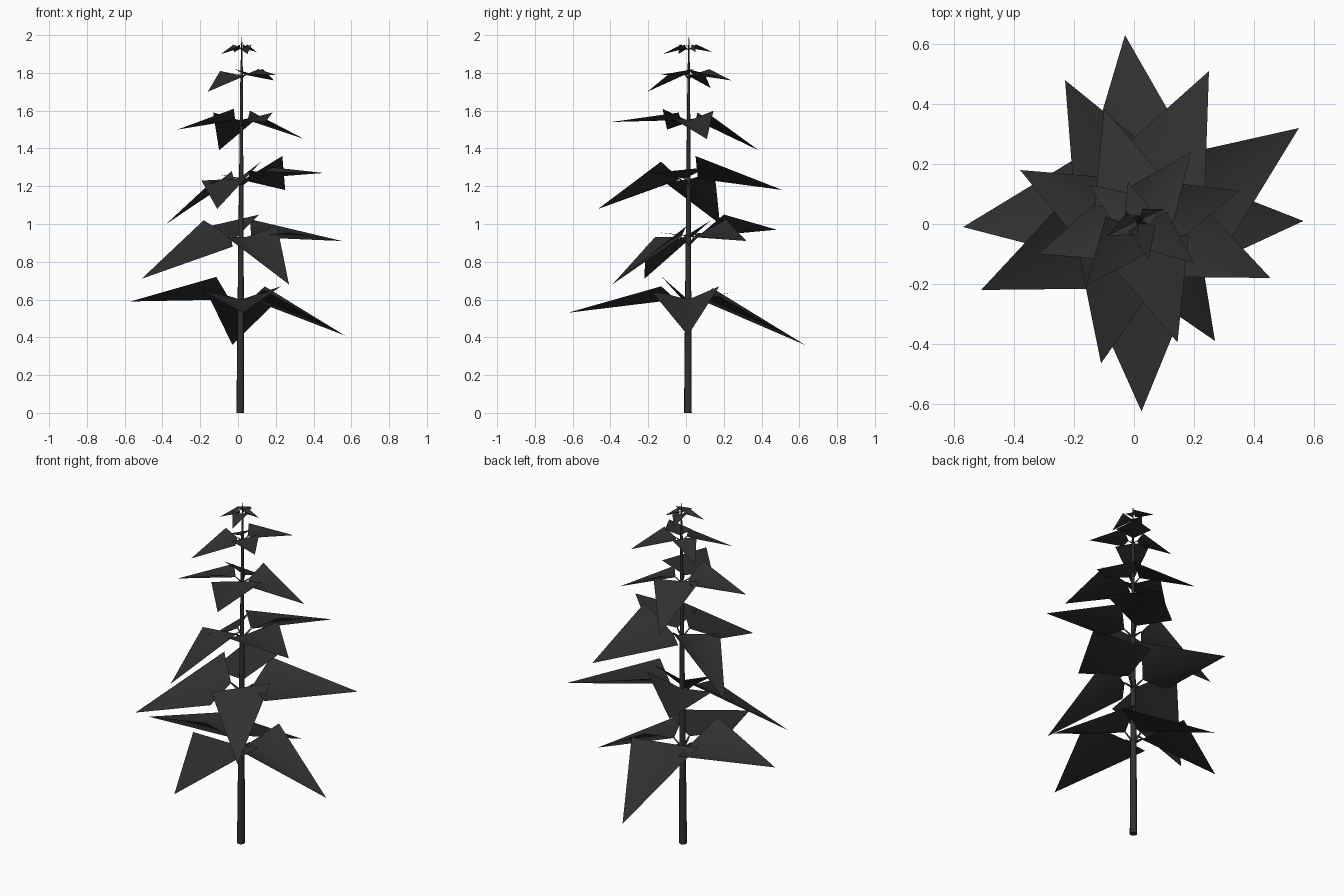
import bpy, bmesh, math
from mathutils import Vector

if "Cube" in bpy.data.objects:
    bpy.data.objects.remove(bpy.data.objects["Cube"], do_unlink=True)


def make_material(name, value):
    mat = bpy.data.materials.new(name)
    mat.use_nodes = True
    colour = (value, value, value, 1)
    mat.diffuse_color = colour
    mat.node_tree.nodes["Principled BSDF"].inputs["Base Color"].default_value = colour
    return mat


charcoal = make_material("charcoal", 0.03)


def finish(bm, name):
    mesh = bpy.data.meshes.new(name)
    bm.to_mesh(mesh)
    bm.free()
    mesh.materials.append(charcoal)
    obj = bpy.data.objects.new(name, mesh)
    bpy.context.collection.objects.link(obj)
    bpy.ops.object.select_all(action="DESELECT")
    bpy.context.view_layer.objects.active = obj
    obj.select_set(True)
    bpy.ops.object.shade_smooth_by_angle(angle=math.radians(60))


def add_tube(bm, stations, sides):
    """Loft polygon rings through (centre, radius) stations and cap the ends."""
    axis = (stations[-1][0] - stations[0][0]).normalized()
    turn = axis.to_track_quat("Z", "Y")
    rings = []
    for centre, radius in stations:
        ring = bmesh.ops.create_circle(bm, segments=sides, radius=radius)["verts"]
        for v in ring:
            v.co = centre + turn @ v.co
        rings.append(ring)
    for low, high in zip(rings, rings[1:]):
        for i in range(sides):
            j = (i + 1) % sides
            bm.faces.new((low[i], low[j], high[j], high[i]))
    bm.faces.new(rings[0][::-1])
    bm.faces.new(rings[-1])


def add_leaf(bm, root, tip, shoulder, roll, skew=0):
    """Folded kite: notched inner edge, two raised shoulders and a long point."""
    reach = Vector((tip.x - root.x, tip.y - root.y, 0))
    length = reach.length
    out = reach.normalized()
    side = Vector((-out.y, out.x, 0))
    inner = root + out * length * 0.1
    corners = []
    for sign in (1, -1):
        p = root + out * length * 0.23 + side * length * (sign * 0.33 + skew)
        p.z = shoulder + sign * roll
        corners.append(p)
    a, l, r, t = [bm.verts.new(p) for p in (inner, corners[0], corners[1], tip)]
    # The blades face downwards
    bm.faces.new((a, l, t))
    bm.faces.new((a, t, r))
    return inner, length


# Trunk, slim and gently tapering
bm = bmesh.new()
base, top = Vector((0.012, 0.01, 0)), Vector((0.02, 0.015, 1.99))
profile = [(0, 0.021), (0.3, 0.017), (0.6, 0.012), (0.9, 0.007), (1, 0.002)]
add_tube(bm, [(base.lerp(top, f), r) for f, r in profile], 8)
finish(bm, "trunk")

# Whorls: root height, then each leaf's tip, shoulder height, roll and sideways skew
whorls = [
    (0.60, [(0.565, 0.01, 0.41, 0.66, 0.01, -0.03), (-0.03, 0.63, 0.36, 0.64, 0.02, -0.04),
            (-0.57, -0.01, 0.59, 0.68, 0.04, -0.1), (0.025, -0.625, 0.53, 0.66, 0.01)]),
    (0.93, [(0.55, 0.32, 0.91, 0.99, 0.035, -0.09), (-0.23, 0.48, 0.97, 1.0, -0.05),
            (-0.51, -0.22, 0.71, 0.95, -0.07), (0.27, -0.39, 0.68, 0.96, 0.03)]),
    (1.24, [(0.455, -0.18, 1.27, 1.29, 0.01), (0.25, 0.51, 1.18, 1.31, -0.05),
            (-0.38, 0.18, 1.0, 1.25, -0.03, 0.08), (-0.11, -0.465, 1.08, 1.28, 0.05, -0.05)]),
    (1.55, [(0.35, 0.11, 1.45, 1.58, 0.02), (-0.1, 0.385, 1.39, 1.58, 0.01),
            (-0.32, -0.1, 1.5, 1.59, 0.02), (0.145, -0.395, 1.54, 1.57, 0.02)]),
    (1.79, [(0.19, 0.24, 1.76, 1.82, 0), (-0.15, 0.13, 1.72, 1.8, 0),
            (-0.16, -0.205, 1.7, 1.8, -0.01), (0.2, -0.13, 1.79, 1.81, 0.01)]),
    (1.93, [(0.1, 0.05, 1.91, 1.95, 0), (-0.02, 0.14, 1.91, 1.95, 0),
            (-0.09, -0.04, 1.9, 1.95, 0), (0.05, -0.12, 1.9, 1.95, 0)]),
]

for n, (height, leaves) in enumerate(whorls, 1):
    leaf_bm, stem_bm = bmesh.new(), bmesh.new()
    root = base.lerp(top, height / top.z)
    for x, y, z, *shape in leaves:
        inner, length = add_leaf(leaf_bm, root, Vector((x, y, z)), *shape)
        start = root - Vector((0, 0, length * 0.08))
        thick = length * 0.014
        add_tube(stem_bm, [(start, thick), (inner, thick * 0.6)], 4)
    finish(leaf_bm, f"leaf_whorl_{n}")
    finish(stem_bm, f"stem_whorl_{n}")
